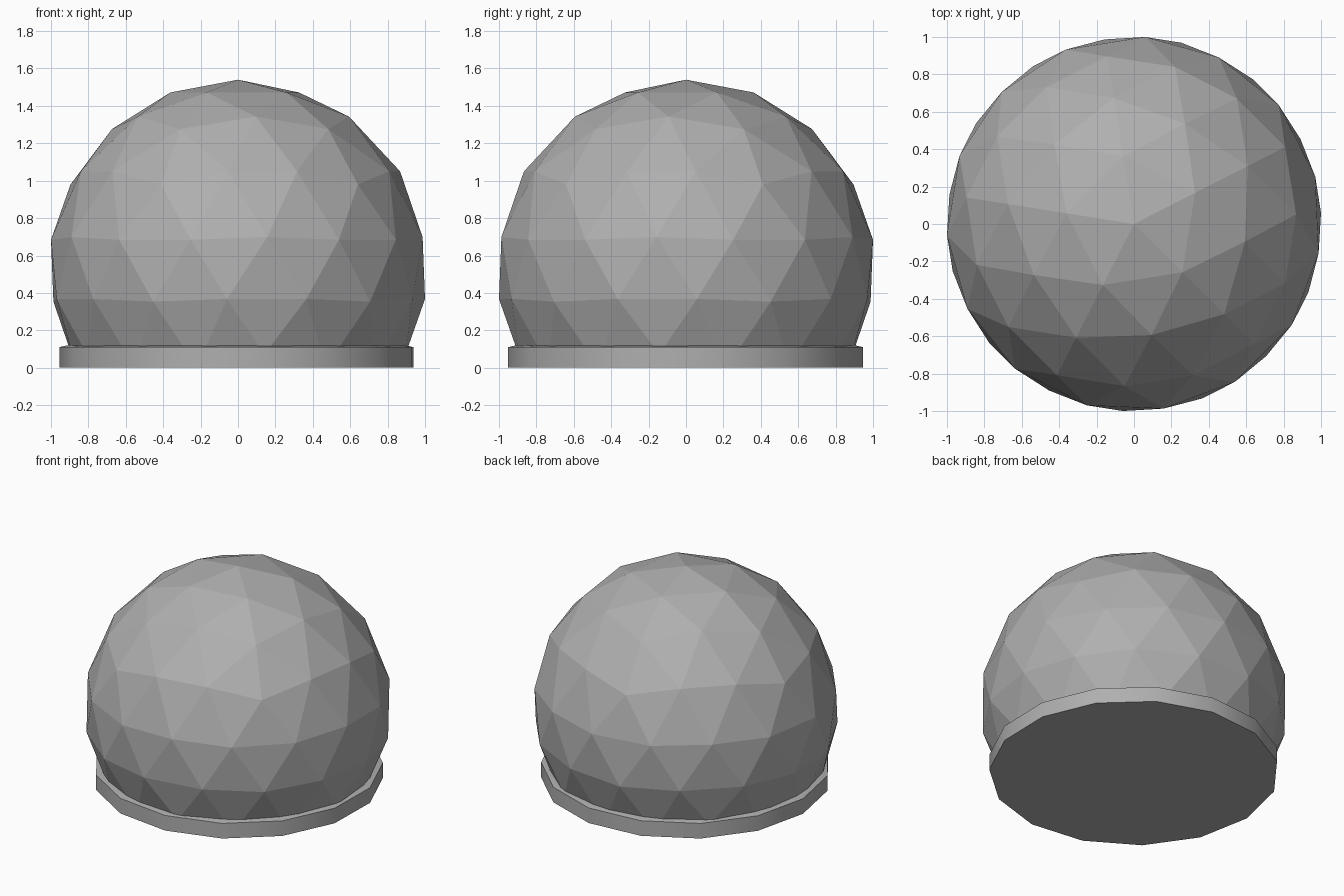
import bpy, bmesh, math
from mathutils import Vector

if "Cube" in bpy.data.objects:
    bpy.data.objects.remove(bpy.data.objects["Cube"])

R = 1.014                      # sphere radius
CZ = 1.54 - R                  # sphere centre height
FREQ = 3                       # divisions per icosahedron edge
CENTRE = Vector((0, 0, CZ))

# Mid-grey for both parts
grey = bpy.data.materials.new("mid_grey")
grey.diffuse_color = (0.43, 0.43, 0.43, 1)
grey.use_nodes = True
grey.node_tree.nodes["Principled BSDF"].inputs["Base Color"].default_value = grey.diffuse_color


def polar(r, degrees, z):
    a = math.radians(degrees)
    return Vector((r * math.cos(a), r * math.sin(a), z))


def arc(a, b, t):
    """Point a fraction t along the great arc from a to b."""
    w = a.angle(b)
    if w < 1e-6:
        return a.copy()
    return (a * math.sin((1 - t) * w) + b * math.sin(t * w)) / math.sin(w)


def finish(bm, name):
    mesh = bpy.data.meshes.new(name)
    bm.to_mesh(mesh)
    bm.free()
    mesh.materials.append(grey)
    obj = bpy.data.objects.new(name, mesh)
    bpy.context.collection.objects.link(obj)
    return obj


# Icosahedron corners: top pole, upper and lower pentagons
h, rad = 1 / math.sqrt(5), 2 / math.sqrt(5)
top = Vector((0, 0, 1))
up = [polar(rad, 27 + 72 * i, h) for i in range(5)]
low = [polar(rad, 63 + 72 * i, -h) for i in range(5)]

# Geodesic dome: cap and belt faces, lone corner first so rows run level
bm = bmesh.new()
for i in range(5):
    j = (i + 1) % 5
    for a, b, c in ((top, up[i], up[j]), (low[i], up[i], up[j]), (up[j], low[i], low[j])):
        rows = []
        for k in range(FREQ + 1):
            p, q = arc(a, b, k / FREQ), arc(a, c, k / FREQ)
            rows.append([bm.verts.new(CENTRE + R * arc(p, q, m / max(k, 1)))
                         for m in range(k + 1)])
        for k in range(FREQ):
            for m in range(k + 1):
                bm.faces.new((rows[k][m], rows[k + 1][m], rows[k + 1][m + 1]))
                if m < k:
                    bm.faces.new((rows[k][m], rows[k + 1][m + 1], rows[k][m + 1]))
bmesh.ops.remove_doubles(bm, verts=bm.verts, dist=1e-4)
bmesh.ops.bisect_plane(bm, geom=bm.verts[:] + bm.edges[:] + bm.faces[:], dist=1e-5,
                       plane_co=(0, 0, 0.06), plane_no=(0, 0, 1), clear_inner=True)
bm.normal_update()
for f in bm.faces:
    if f.normal.dot(f.calc_center_median() - CENTRE) < 0:
        f.normal_flip()
finish(bm, "geodesic_dome")

# Base ring: 15-sided plinth with a slightly sloping top
SIDES = 15
bm = bmesh.new()
loops = [[bm.verts.new(polar(r, 10.8 + 360 * i / SIDES, z)) for i in range(SIDES)]
         for r, z in ((0.955, 0.0), (0.955, 0.11), (0.92, 0.118), (0.88, 0.118))]
for lo, hi in zip(loops, loops[1:]):
    for i in range(SIDES):
        j = (i + 1) % SIDES
        bm.faces.new((lo[i], lo[j], hi[j], hi[i]))
bm.faces.new(loops[0][::-1])
bm.faces.new(loops[-1])
base = finish(bm, "base_ring")
bpy.context.view_layer.objects.active = base
base.select_set(True)
bpy.ops.object.shade_smooth_by_angle(angle=math.radians(40))
